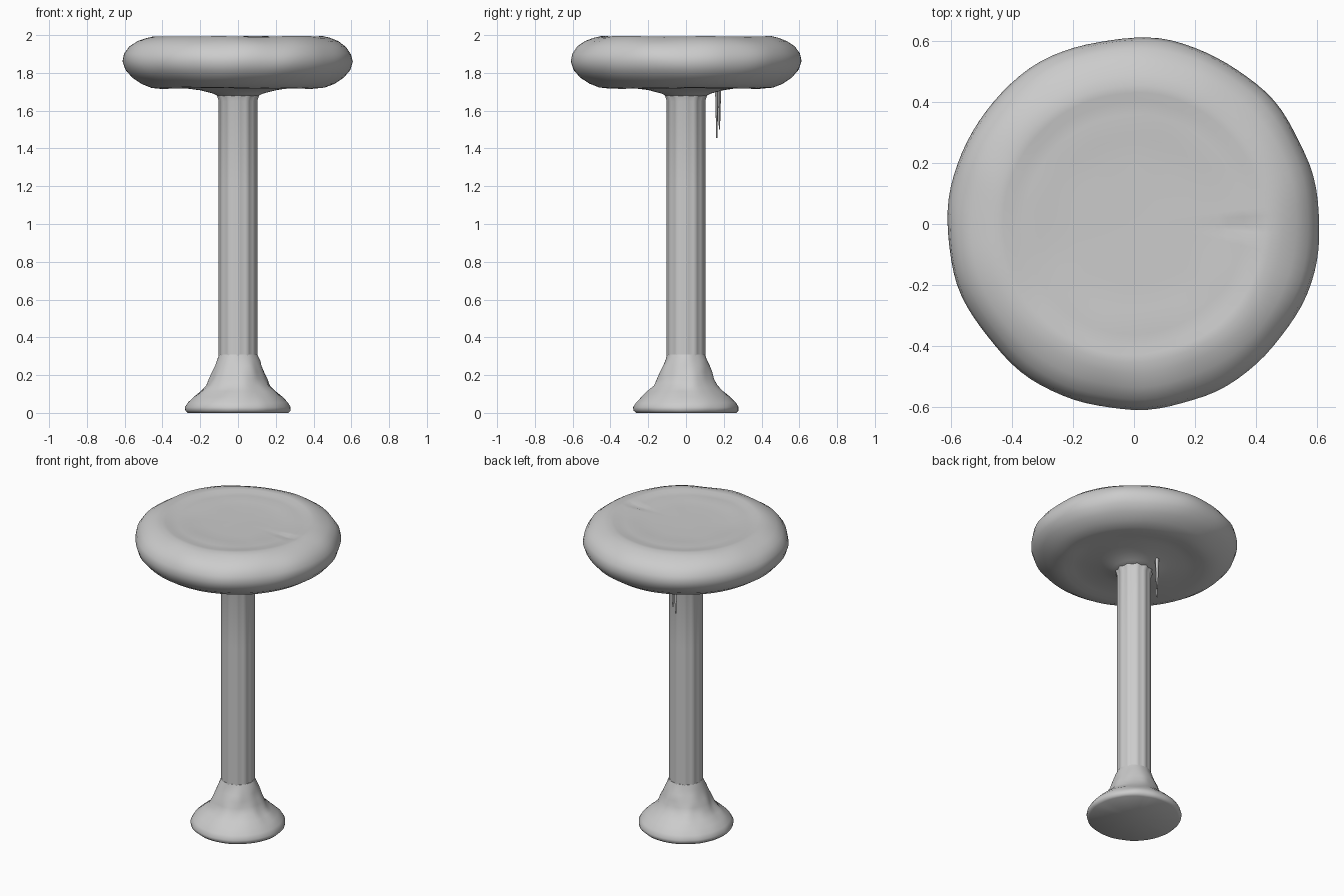
import bpy, bmesh, math
from mathutils import Vector, noise

if "Cube" in bpy.data.objects:
    bpy.data.objects.remove(bpy.data.objects["Cube"])


def finish(name, bm, angle=50):
    bmesh.ops.recalc_face_normals(bm, faces=bm.faces)
    mesh = bpy.data.meshes.new(name)
    bm.to_mesh(mesh)
    bm.free()
    ob = bpy.data.objects.new(name, mesh)
    bpy.context.collection.objects.link(ob)
    bpy.context.view_layer.objects.active = ob
    ob.select_set(True)
    bpy.ops.object.shade_smooth_by_angle(angle=math.radians(angle))
    ob.select_set(False)
    return ob


def lathe(name, profile, sides, shape=None, angle=50):
    """Revolve (radius, z) points; shape(co) may nudge each vertex."""
    bm = bmesh.new()
    rings = []
    for r, z in profile:
        ring = []
        for i in range(1 if r == 0 else sides):
            a = 2 * math.pi * i / sides
            co = Vector((r * math.cos(a), r * math.sin(a), z))
            ring.append(bm.verts.new(shape(co) if shape else co))
        rings.append(ring)
    for lo, hi in zip(rings, rings[1:]):
        for i in range(sides):
            j = (i + 1) % sides
            quad = [lo[i % len(lo)], lo[j % len(lo)], hi[j % len(hi)], hi[i % len(hi)]]
            bm.faces.new(list(dict.fromkeys(quad)))
    return finish(name, bm, angle)


# Cushion: slightly uneven, with a small crease on the right of the top
def cushion_shape(co):
    r = math.hypot(co.x, co.y)
    n = noise.noise(co * 5)
    co = co + Vector((co.x, co.y, 0)) * 0.012 * n
    co.z += 0.006 * n * min(1, r * 2)
    if co.z > 1.93:
        co.z -= 0.012 * math.exp(-((co.x - 0.36) / 0.06) ** 2 - ((co.y + 0.01) / 0.015) ** 2)
    co.z = min(co.z, 2.0)
    return co


seat = [(0, 1.675), (0.1, 1.675), (0.13, 1.69), (0.2, 1.708), (0.3, 1.722),
        (0.36, 1.722), (0.41, 1.717), (0.46, 1.722), (0.51, 1.742), (0.56, 1.775),
        (0.595, 1.815), (0.61, 1.86), (0.602, 1.9), (0.575, 1.94), (0.535, 1.968),
        (0.49, 1.985), (0.455, 1.993), (0.43, 1.992), (0.4, 1.986), (0.36, 1.985),
        (0.31, 1.985), (0.28, 1.982), (0.2, 1.981), (0.1, 1.98), (0, 1.98)]
lathe("seat_cushion", seat, 96, cushion_shape)


# Column: faintly fluted tube
def column_shape(co):
    a = math.atan2(co.y, co.x)
    k = 0.97 + 0.03 * math.cos(12 * a)
    return Vector((co.x * k, co.y * k, co.z))


column = [(0, 0.2), (0.102, 0.2), (0.102, 0.7), (0.102, 1.2), (0.102, 1.65),
          (0.115, 1.69), (0, 1.69)]
lathe("column", column, 48, column_shape)


# Foot: flared bell with a roughened collar
def foot_shape(co):
    w = 0.07 if 0.1 < co.z < 0.29 else 0.015
    k = 1 + w * noise.noise(co * 14)
    return Vector((co.x * k, co.y * k, co.z))


foot = [(0, 0), (0.265, 0), (0.278, 0.012), (0.28, 0.03), (0.265, 0.055),
        (0.235, 0.085), (0.2, 0.115), (0.168, 0.145), (0.15, 0.18), (0.138, 0.215),
        (0.125, 0.25), (0.112, 0.28), (0.1, 0.31), (0, 0.31)]
lathe("foot", foot, 64, foot_shape)

# Adjuster: two thin tapered blades hanging behind the column
for i, (x, y, tip) in enumerate([(-0.04, 0.163, 1.455), (-0.03, 0.177, 1.5)]):
    bm = bmesh.new()
    geo = bmesh.ops.create_cone(bm, cap_ends=True, segments=8, radius1=0.003,
                                radius2=0.009, depth=1.71 - tip)
    for v in geo["verts"]:
        v.co = Vector((v.co.x * 1.5 + x, v.co.y + y, v.co.z + (1.71 + tip) / 2))
    finish(f"adjuster_blade_{i + 1}", bm)
